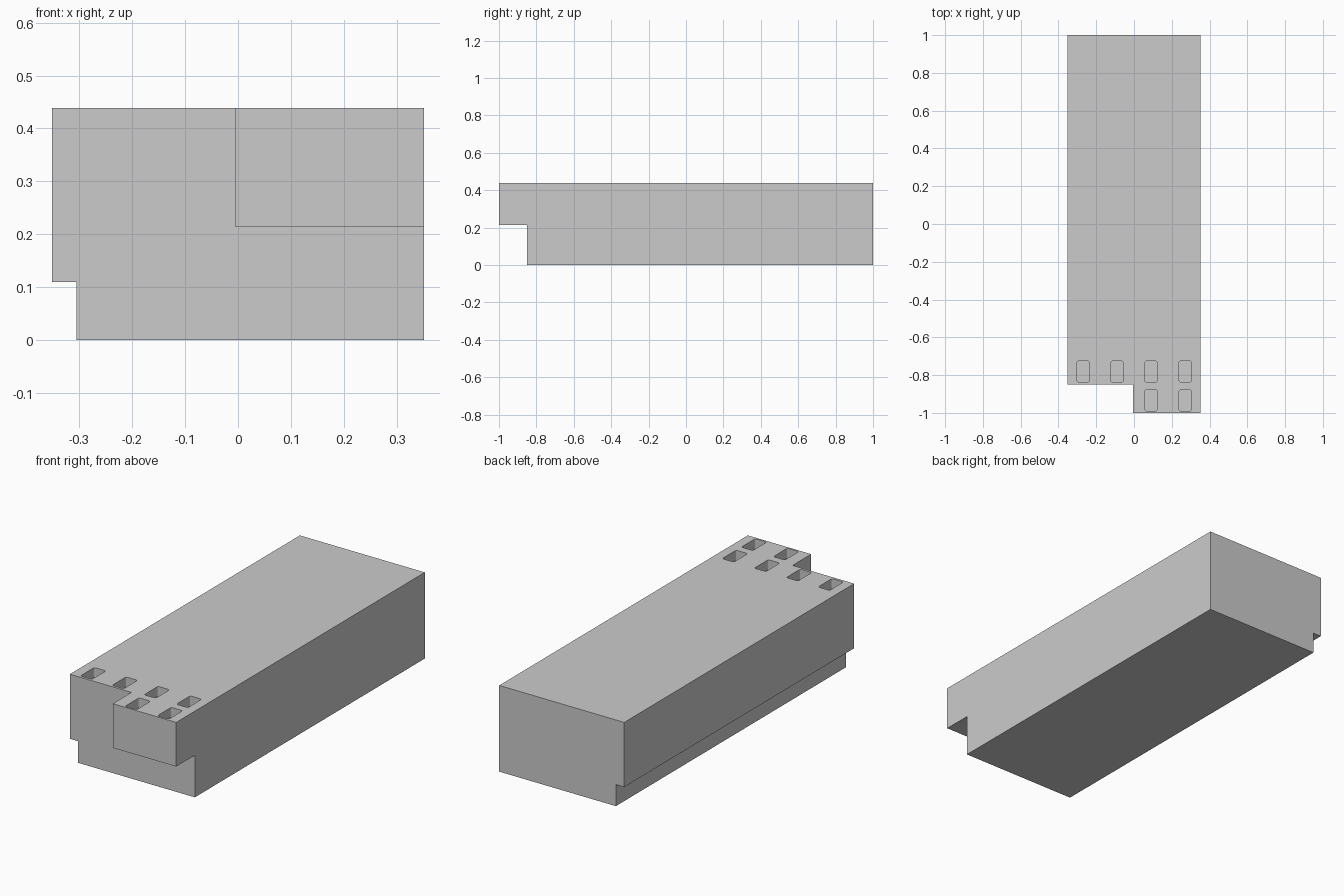
import bpy, bmesh
from math import cos, sin, pi

if "Cube" in bpy.data.objects:
    bpy.data.objects.remove(bpy.data.objects["Cube"])


def prism(bm, pts, direction):
    """Close an outline of 3D points and extrude it along a vector."""
    face = bm.faces.new([bm.verts.new(p) for p in pts])
    res = bmesh.ops.extrude_face_region(bm, geom=[face])
    verts = [v for v in res["geom"] if isinstance(v, bmesh.types.BMVert)]
    bmesh.ops.translate(bm, verts=verts, vec=direction)


def box(bm, x0, x1, y0, y1, z0, z1):
    prism(bm, [(x0, y0, z0), (x1, y0, z0), (x1, y1, z0), (x0, y1, z0)], (0, 0, z1 - z0))


def rounded_rect(cx, cy, w, h, r, z, steps=3):
    pts = []
    for i, (sx, sy) in enumerate([(1, 1), (-1, 1), (-1, -1), (1, -1)]):
        for k in range(steps + 1):
            a = (i + k / steps) * pi / 2
            pts.append((cx + sx * (w / 2 - r) + r * cos(a),
                        cy + sy * (h / 2 - r) + r * sin(a), z))
    return pts


def finish(bm, name):
    bmesh.ops.recalc_face_normals(bm, faces=bm.faces[:])
    mesh = bpy.data.meshes.new(name)
    bm.to_mesh(mesh)
    bm.free()
    obj = bpy.data.objects.new(name, mesh)
    bpy.context.collection.objects.link(obj)
    return obj


def cut(target, cutter):
    mod = target.modifiers.new(cutter.name, 'BOOLEAN')
    mod.operation = 'DIFFERENCE'
    mod.solver = 'EXACT'
    mod.object = cutter
    bpy.context.view_layer.objects.active = target
    bpy.ops.object.modifier_apply(modifier=mod.name)
    bpy.data.objects.remove(cutter)


W, H, FRONT = 0.352, 0.439, -0.85

# long body: cross-section with a step along the lower left edge
bm = bmesh.new()
section = [(-0.305, 0), (W, 0), (W, H), (-W, H), (-W, 0.11), (-0.305, 0.11)]
prism(bm, [(x, -1, z) for x, z in section], (0, 2, 0))
body = finish(bm, "body")

# front recesses that leave the raised nose block on the right
bm = bmesh.new()
box(bm, -1, -0.005, -1.5, FRONT, -0.5, 1)
cut(body, finish(bm, "left_recess"))
bm = bmesh.new()
box(bm, -1, 1, -1.5, FRONT, -0.5, 0.214)
cut(body, finish(bm, "under_nose_recess"))

# rounded slots in the top: a row of four, and two on the nose
bm = bmesh.new()
slots = [(x, -0.781) for x in (-0.269, -0.09, 0.09, 0.271)]
slots += [(x, -0.934) for x in (0.09, 0.271)]
for x, y in slots:
    prism(bm, rounded_rect(x, y, 0.065, 0.112, 0.01, H - 0.05), (0, 0, 0.1))
cut(body, finish(bm, "slots"))
